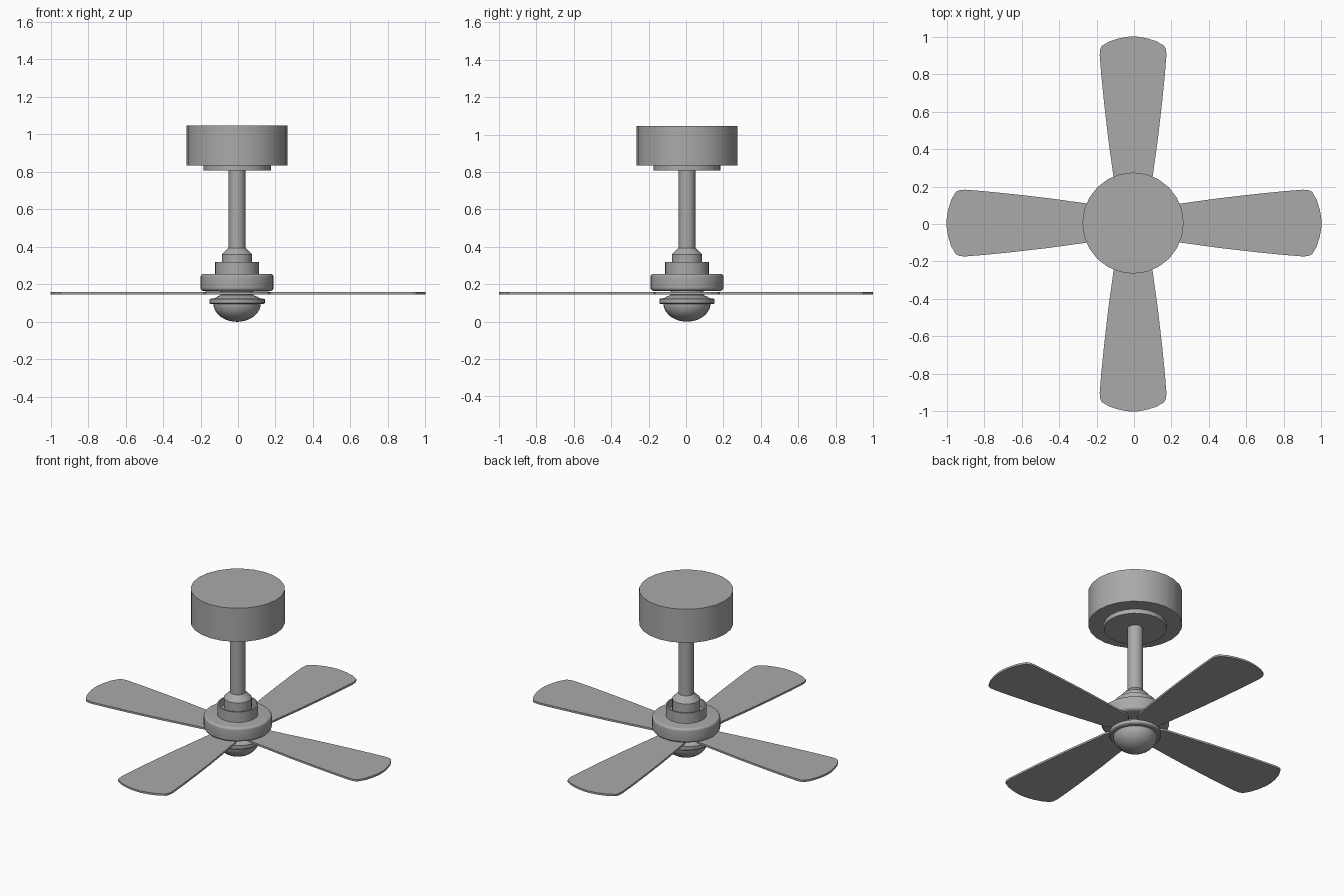
import bpy, bmesh, math

cube = bpy.data.objects.get("Cube")
if cube:
    bpy.data.objects.remove(cube, do_unlink=True)

GREY = (0.4, 0.4, 0.4, 1)
mat = bpy.data.materials.new("fan grey")
mat.use_nodes = True
mat.diffuse_color = GREY
mat.node_tree.nodes["Principled BSDF"].inputs["Base Color"].default_value = GREY

HUB = (-0.005, 0.005, 0)  # the pole sits slightly off the blade centre


def finish(name, bm, location, smooth=True):
    bmesh.ops.recalc_face_normals(bm, faces=bm.faces)
    mesh = bpy.data.meshes.new(name)
    bm.to_mesh(mesh)
    bm.free()
    obj = bpy.data.objects.new(name, mesh)
    bpy.context.collection.objects.link(obj)
    mesh.materials.append(mat)
    obj.location = location
    if smooth:
        bpy.ops.object.select_all(action='DESELECT')
        obj.select_set(True)
        bpy.context.view_layer.objects.active = obj
        bpy.ops.object.shade_smooth_by_angle(angle=math.radians(35))
    return obj


def lathe(name, profile, steps=32):
    """Spin a (radius, height) profile that starts and ends on the axis."""
    bm = bmesh.new()
    verts = [bm.verts.new((r, 0, z)) for r, z in profile]
    edges = [bm.edges.new(pair) for pair in zip(verts, verts[1:])]
    bmesh.ops.spin(bm, geom=verts + edges, cent=(0, 0, 0), axis=(0, 0, 1),
                   angle=math.tau, steps=steps)
    bmesh.ops.remove_doubles(bm, verts=bm.verts, dist=0.0001)
    return finish(name, bm, HUB)


def arc(radius, height, cr, cz, start, end, count=6):
    angles = [math.radians(start + (end - start) * i / count) for i in range(count + 1)]
    return [(cr + radius * math.cos(a), cz + height * math.sin(a)) for a in angles]


# Ceiling mount and pole
lathe("ceiling_canopy", [(0, 0.835), (0.27, 0.835), (0.27, 1.047), (0, 1.047)], 24)
lathe("canopy_plate", [(0, 0.807), (0.18, 0.807), (0.18, 0.836), (0, 0.836)], 24)
lathe("down_rod", [(0, 0.3), (0.045, 0.3), (0.045, 0.81), (0, 0.81)], 24)
lathe("rod_cone", [(0, 0.25), (0.08, 0.25), (0.08, 0.36), (0.045, 0.395), (0, 0.395)])

# Motor with rounded rims and an open collar on top
lathe("motor_housing", [(0, 0.163)] + arc(0.025, 0.018, 0.17, 0.181, -90, 0)
      + arc(0.015, 0.015, 0.18, 0.24, 0, 90) + [(0, 0.255)])
lathe("motor_collar", [(0, 0.25), (0.117, 0.25), (0.117, 0.32), (0.108, 0.32),
                       (0.108, 0.275), (0, 0.275)])

# Neck, lamp fitting and dome
lathe("neck", [(0, 0.13), (0.088, 0.13), (0.088, 0.165), (0, 0.165)])
lathe("lamp_fitting", [(0, 0.094), (0.142, 0.094), (0.148, 0.1), (0.148, 0.122),
                       (0.12, 0.126), (0.108, 0.134), (0.088, 0.142), (0, 0.142)])
dome = [(max(r, 0), z) for r, z in arc(0.126, 0.097, 0, 0.097, -90, 0, 10)]
lathe("lamp_dome", dome + [(0, 0.097)])

# Blades: half outline as (distance along, half width), mirrored
half = [(0.085, 0.05), (0.11, 0.075), (0.15, 0.091), (0.27, 0.107), (0.45, 0.132),
        (0.65, 0.155), (0.8, 0.17), (0.9, 0.178), (0.93, 0.176), (0.95, 0.167),
        (0.975, 0.125), (0.992, 0.07), (1.0, 0.02)]
outline = half + [(x, -y) for x, y in reversed(half)]
offsets = [(0, HUB[1]), (HUB[0], 0)]
for i, side in enumerate(("left", "back", "right", "front")):
    bm = bmesh.new()
    face = bm.faces.new([bm.verts.new((x, y, 0)) for x, y in outline])
    top = bmesh.ops.extrude_face_region(bm, geom=[face])["geom"]
    bmesh.ops.translate(bm, vec=(0, 0, 0.012),
                        verts=[g for g in top if isinstance(g, bmesh.types.BMVert)])
    ox, oy = offsets[i % 2]
    blade = finish(side + "_blade", bm, (ox, oy, 0.146), smooth=False)
    blade.rotation_euler.z = i * math.pi / 2
